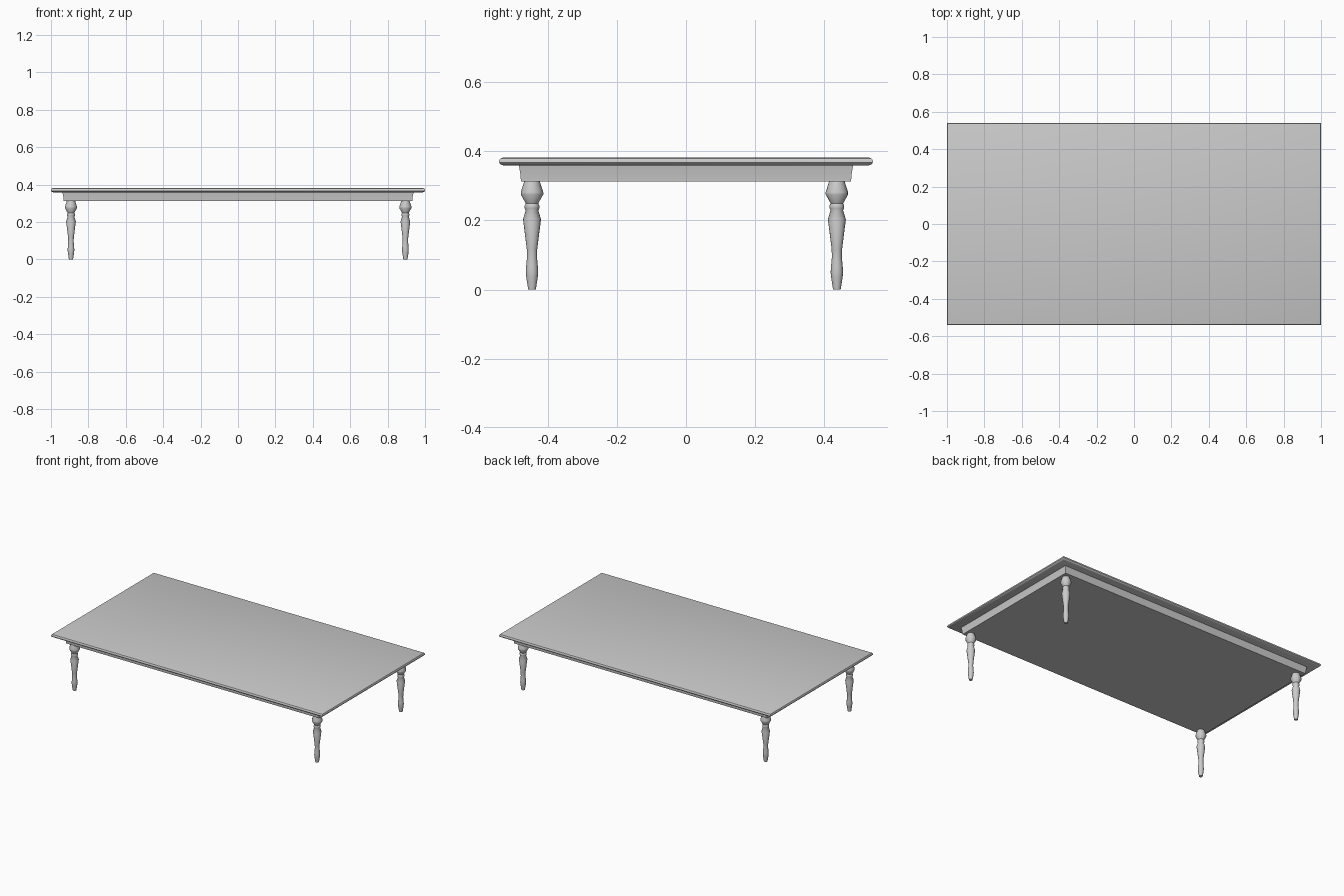
import bpy, bmesh, math

if "Cube" in bpy.data.objects:
    bpy.data.objects.remove(bpy.data.objects["Cube"])


def finish(name, bm, angle=35):
    bmesh.ops.recalc_face_normals(bm, faces=bm.faces)
    mesh = bpy.data.meshes.new(name)
    bm.to_mesh(mesh)
    bm.free()
    ob = bpy.data.objects.new(name, mesh)
    bpy.context.collection.objects.link(ob)
    bpy.ops.object.select_all(action='DESELECT')
    ob.select_set(True)
    bpy.context.view_layer.objects.active = ob
    bpy.ops.object.shade_smooth_by_angle(angle=math.radians(angle))
    return ob


def loft(name, rings, angle=35):
    """Skin a stack of closed rings and cap both ends."""
    bm = bmesh.new()
    loops = [[bm.verts.new(p) for p in ring] for ring in rings]
    for a, b in zip(loops, loops[1:]):
        n = len(a)
        for i in range(n):
            bm.faces.new((a[i], a[(i + 1) % n], b[(i + 1) % n], b[i]))
    bm.faces.new(loops[0])
    bm.faces.new(loops[-1])
    return finish(name, bm, angle)


def rect(hx, hy, z):
    return [(-hx, -hy, z), (hx, -hy, z), (hx, hy, z), (-hx, hy, z)]


def circle(cx, cy, r, z, n=16):
    return [(cx + r * math.cos(2 * math.pi * i / n),
             cy + r * math.sin(2 * math.pi * i / n), z) for i in range(n)]


# Table top with a rounded edge (inset, height)
edge = [(0.012, 0.359), (0.004, 0.362), (0.0, 0.367),
        (0.0, 0.373), (0.004, 0.379), (0.012, 0.382)]
loft("table_top", [rect(1.0 - d, 0.54 - d, z) for d, z in edge])

# Slightly tapered apron block under the top
loft("apron", [rect(0.932, 0.477, 0.313), rect(0.934, 0.479, 0.335),
               rect(0.939, 0.483, 0.36)])

# Turned legs (radius, height)
profile = [(0.011, 0.0), (0.0165, 0.035), (0.018, 0.05), (0.017, 0.065),
           (0.0145, 0.093), (0.015, 0.116), (0.026, 0.203), (0.018, 0.229),
           (0.021, 0.235), (0.021, 0.243), (0.018, 0.249), (0.0325, 0.275),
           (0.0325, 0.281), (0.022, 0.314)]
for sx, x in (("left", -0.893), ("right", 0.895)):
    for sy, y in (("front", -0.445), ("back", 0.436)):
        loft(f"{sy}_{sx}_leg", [circle(x, y, r, z) for r, z in profile], 50)
